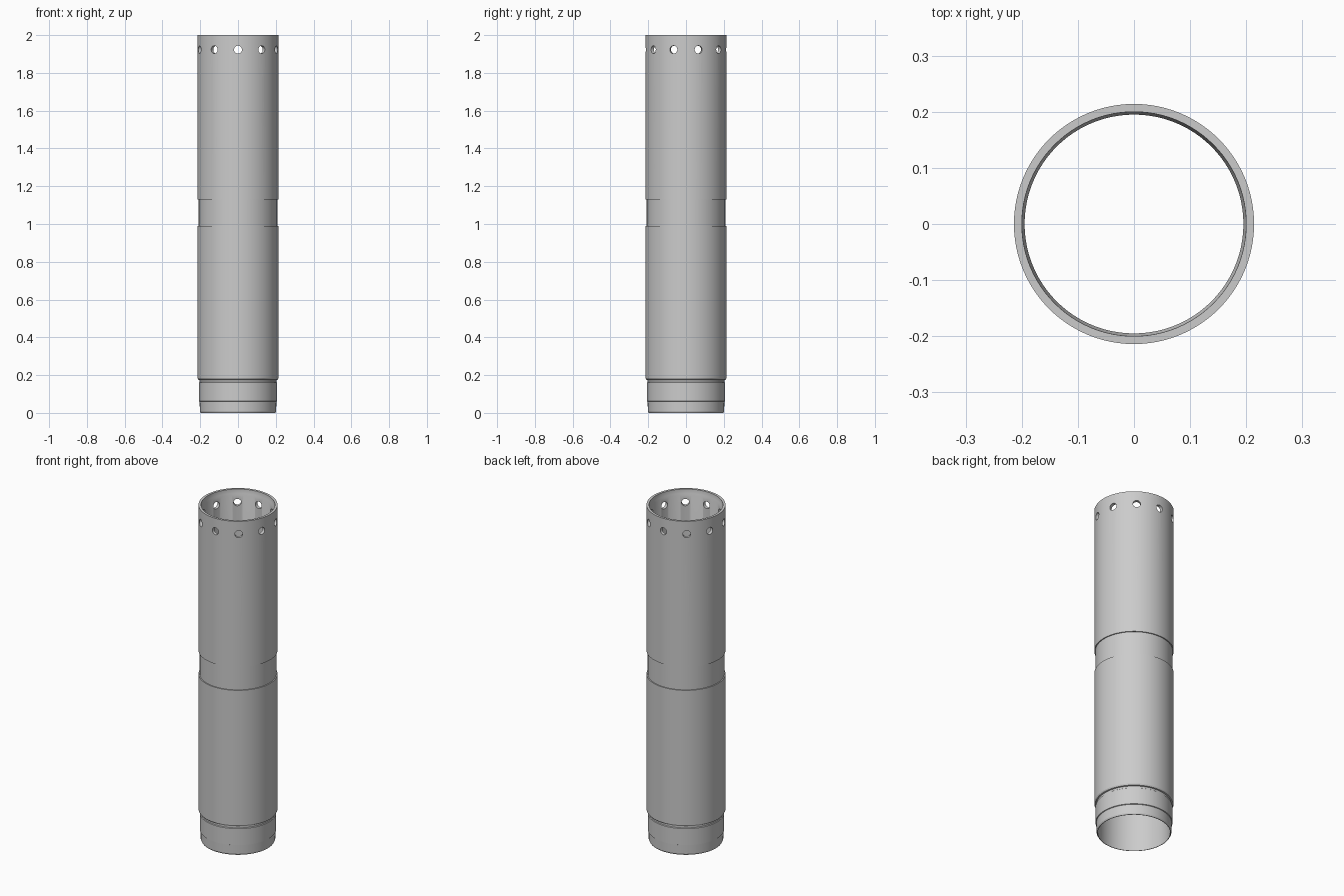
import bpy, bmesh, math
from mathutils import Matrix

cube = bpy.data.objects.get("Cube")
if cube:
    bpy.data.objects.remove(cube)

SIDES = 96
HOLES = 10

# One plain metal colour
metal = bpy.data.materials.new("grey_metal")
metal.use_nodes = True
grey = (0.6, 0.6, 0.6, 1)
metal.diffuse_color = grey
metal.node_tree.nodes["Principled BSDF"].inputs["Base Color"].default_value = grey


def add_object(name, bm):
    mesh = bpy.data.meshes.new(name)
    bm.to_mesh(mesh)
    bm.free()
    mesh.materials.append(metal)
    obj = bpy.data.objects.new(name, mesh)
    bpy.context.collection.objects.link(obj)
    return obj


def lathe(name, profile):
    """Spin a closed (radius, height) outline around z."""
    bm = bmesh.new()
    rings = []
    for i in range(SIDES):
        a = math.tau * i / SIDES
        rings.append([bm.verts.new((r * math.cos(a), r * math.sin(a), z)) for r, z in profile])
    n = len(profile)
    for i in range(SIDES):
        here, there = rings[i], rings[(i + 1) % SIDES]
        for j in range(n):
            k = (j + 1) % n
            bm.faces.new((here[j], there[j], there[k], here[k]))
    bmesh.ops.recalc_face_normals(bm, faces=bm.faces)
    return add_object(name, bm)


# Tube wall: stepped foot, relief groove, shallow waist band, chamfered mouth
tube = lathe("tube", [
    (0.195, 0), (0.198, 0), (0.202, 0.008), (0.203, 0.06),
    (0.207, 0.062), (0.207, 0.16), (0.203, 0.163), (0.203, 0.174),
    (0.210, 0.176), (0.214, 0.184),
    (0.214, 0.99), (0.208, 0.99), (0.208, 1.13), (0.214, 1.13),
    (0.214, 2), (0.200, 2), (0.199, 1.975), (0.195, 1.965),
])

# Ring of round holes near the mouth, one facing the front
bm = bmesh.new()
for i in range(HOLES):
    turn = Matrix.Rotation(math.tau * i / HOLES, 4, 'Z')
    place = Matrix.Translation((0, -0.205, 1.923)) @ Matrix.Rotation(math.pi / 2, 4, 'X')
    bmesh.ops.create_cone(bm, cap_ends=True, segments=24, radius1=0.021, radius2=0.021,
                          depth=0.08, matrix=turn @ place)
cutter = add_object("hole_cutter", bm)
cutter.hide_render = True

cut = tube.modifiers.new("holes", 'BOOLEAN')
cut.operation = 'DIFFERENCE'
cut.solver = 'EXACT'
cut.object = cutter

bpy.ops.object.select_all(action='DESELECT')
tube.select_set(True)
bpy.context.view_layer.objects.active = tube
bpy.ops.object.modifier_apply(modifier=cut.name)
bpy.data.objects.remove(cutter)
bpy.ops.object.shade_smooth_by_angle(angle=math.radians(25))
